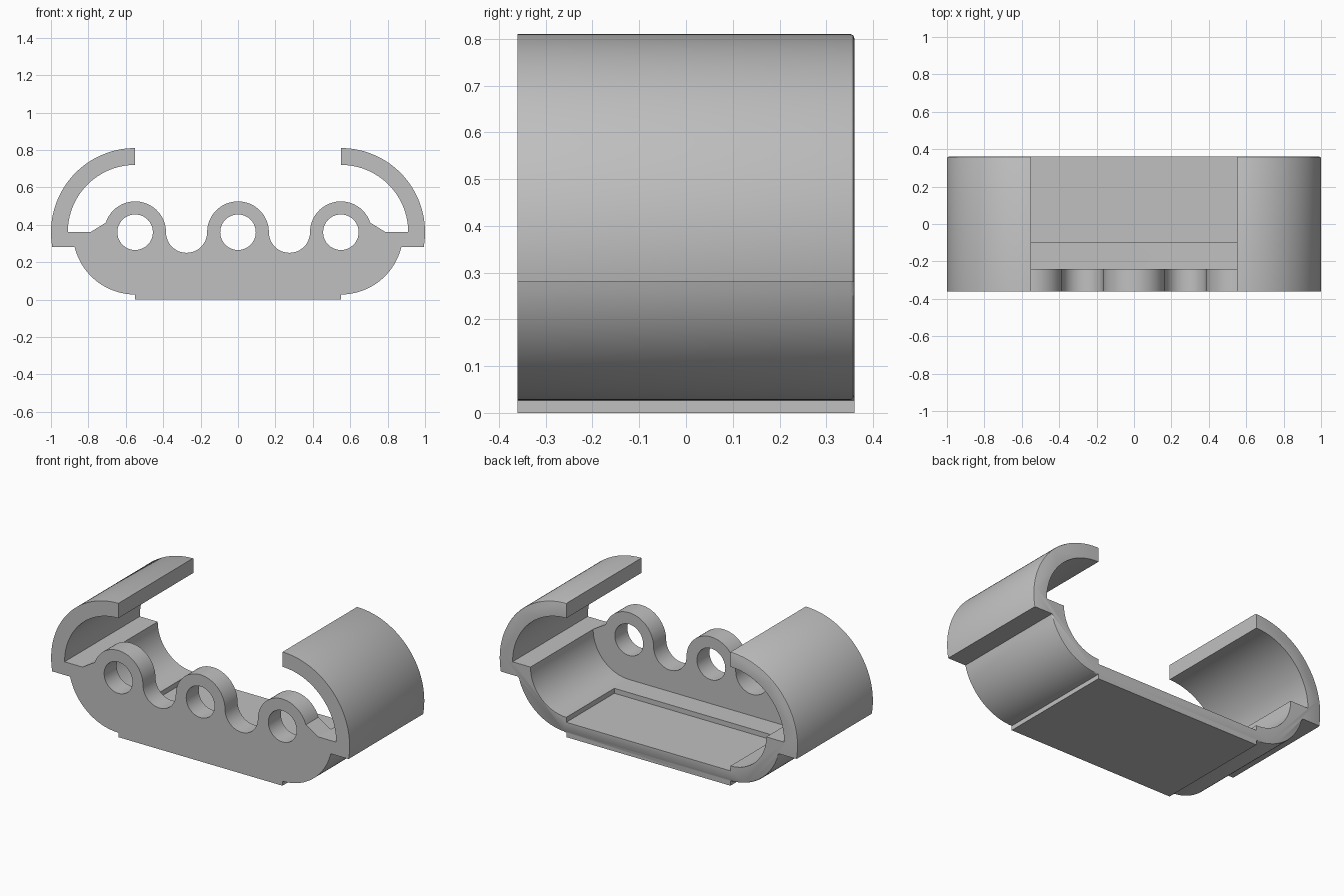
import bpy, bmesh
from math import radians, degrees, asin, cos, sin
from mathutils import Matrix, Vector

if "Cube" in bpy.data.objects:
    bpy.data.objects.remove(bpy.data.objects["Cube"])

END_X, MID_Z = 0.55, 0.36      # centre of the rounded ends and the holes
FRONT, BACK = -0.36, 0.36
WALL_BACK, POCKET_FRONT = -0.24, -0.10
SHELL_R, CLIP_R, CLIP_IN, INNER_R = 0.333, 0.45, 0.36, 0.24
LIP_Z = 0.28

grey = bpy.data.materials.new("light grey")
grey.use_nodes = True
grey.diffuse_color = (0.53, 0.53, 0.53, 1)
grey.node_tree.nodes["Principled BSDF"].inputs["Base Color"].default_value = grey.diffuse_color


def arc(cx, r, a, b, n=24):
    """Points on an arc centred at hole height, angles in degrees."""
    angles = [radians(a + (b - a) * i / n) for i in range(n + 1)]
    return [(cx + r * cos(t), MID_Z + r * sin(t)) for t in angles]


def mirrored(half):
    """Close a right-hand half outline with its mirror image."""
    pts = []
    for p in half + [(-x, z) for x, z in reversed(half)]:
        if not pts or (Vector(p) - Vector(pts[-1])).length > 1e-4:
            pts.append(p)
    return pts


def extrude(name, outlines, y0, y1):
    """Solid from x-z outlines (inner ones become holes), from y0 to y1."""
    curve = bpy.data.curves.new(name, "CURVE")
    curve.dimensions, curve.fill_mode = "2D", "BOTH"
    curve.extrude = (y1 - y0) / 2
    for pts in outlines:
        spline = curve.splines.new("POLY")
        spline.points.add(len(pts) - 1)
        for point, (x, z) in zip(spline.points, pts):
            point.co = (x, z, 0, 1)
        spline.use_cyclic_u = True
    temp = bpy.data.objects.new(name + " outline", curve)
    bpy.context.collection.objects.link(temp)
    mesh = bpy.data.meshes.new_from_object(
        temp.evaluated_get(bpy.context.evaluated_depsgraph_get()))
    bpy.data.objects.remove(temp)
    mesh.transform(Matrix.Translation((0, (y0 + y1) / 2, 0))
                   @ Matrix.Rotation(radians(90), 4, "X"))
    bm = bmesh.new()
    bm.from_mesh(mesh)
    bmesh.ops.remove_doubles(bm, verts=bm.verts, dist=1e-5)
    bmesh.ops.recalc_face_normals(bm, faces=bm.faces)
    bmesh.ops.dissolve_limit(bm, angle_limit=radians(0.5), verts=[], edges=bm.edges)
    bm.to_mesh(mesh)
    bm.free()
    obj = bpy.data.objects.new(name, mesh)
    bpy.context.collection.objects.link(obj)
    return obj


# Whole silhouette: base plate, lower shell, clip arms, ledges, scalloped wall
half = [(END_X, 0)]
half += arc(END_X, SHELL_R, -90, degrees(asin((LIP_Z - MID_Z) / SHELL_R)))
half += arc(END_X, CLIP_R, degrees(asin((LIP_Z - MID_Z) / CLIP_R)), 90, 40)
half += arc(END_X, CLIP_IN, 90, 0, 36)
half += [(END_X + INNER_R, MID_Z)]
half += arc(END_X, 0.165, 18, 180)
half += arc(END_X / 2, 0.11, 0, -180)
half += arc(0, 0.165, 0, 90, 16)
holes = [arc(x, 0.095, 0, 360, 40)[:-1] for x in (-END_X, 0, END_X)]
body = extrude("clip_holder", [mirrored(half)] + holes, FRONT, BACK)

# Cutters: rounded cavity behind the wall, and the sunken floor
cavity = arc(END_X, INNER_R, -90, 0) + [(END_X + INNER_R, 0.6)]
pocket = [(END_X, 0.09), (END_X, 0.3)]
cutters = [extrude("cavity_cutter", [mirrored(cavity)], WALL_BACK, BACK + 0.1),
           extrude("pocket_cutter", [mirrored(pocket)], POCKET_FRONT, BACK + 0.1)]

bpy.context.view_layer.objects.active = body
for cutter in cutters:
    cutter.hide_render = True
    mod = body.modifiers.new(cutter.name, "BOOLEAN")
    mod.operation, mod.solver, mod.object = "DIFFERENCE", "EXACT", cutter
    bpy.ops.object.modifier_apply(modifier=mod.name)
for cutter in cutters:
    bpy.data.objects.remove(cutter)


def outer_back_edge(edge):
    """True for rear edges along the outer curves of shell and clips."""
    for v in edge.verts:
        x, y, z = v.co
        r = Vector((abs(x) - END_X, z - MID_Z)).length
        on_shell = abs(r - SHELL_R) < 1e-3 and z < LIP_Z + 1e-3
        on_clip = abs(r - CLIP_R) < 1e-3
        if abs(y - BACK) > 1e-4 or abs(x) < END_X - 1e-4 or not (on_shell or on_clip):
            return False
    a, b = edge.verts
    return a.co.x * b.co.x > 0 and abs(a.co.z - b.co.z) + abs(a.co.x - b.co.x) < 0.1


# Softened rear rim
bm = bmesh.new()
bm.from_mesh(body.data)
bmesh.ops.remove_doubles(bm, verts=bm.verts, dist=1e-5)
bmesh.ops.dissolve_limit(bm, angle_limit=radians(0.5), verts=[], edges=bm.edges)
rim = [e for e in bm.edges if len(e.link_faces) == 2 and outer_back_edge(e)]
bmesh.ops.bevel(bm, geom=rim, offset=0.008, segments=2, profile=0.5,
                affect="EDGES", clamp_overlap=True)
bm.to_mesh(body.data)
bm.free()

body.data.materials.clear()
body.data.materials.append(grey)
for o in bpy.context.selected_objects:
    o.select_set(False)
body.select_set(True)
bpy.ops.object.shade_smooth_by_angle(angle=radians(30))
